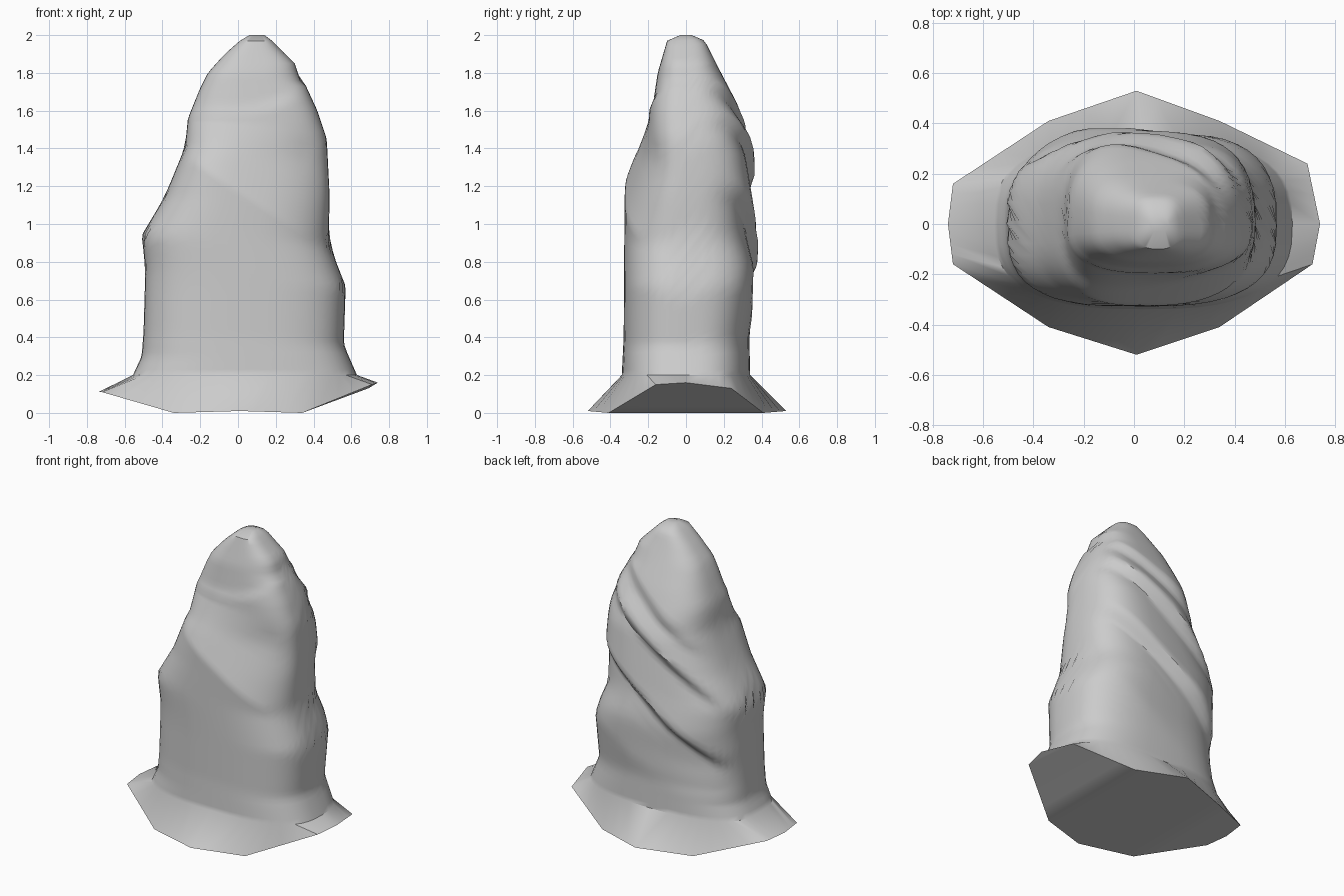
import bpy, bmesh, math

if "Cube" in bpy.data.objects:
    bpy.data.objects.remove(bpy.data.objects["Cube"])

COLS, ROWS, EXP = 48, 60, 2.8


def interp(table, v):
    """Piecewise linear lookup."""
    if v <= table[0][0]:
        return table[0][1]
    for (a, p), (b, q) in zip(table, table[1:]):
        if v <= b:
            return p + (q - p) * (v - a) / (b - a)
    return table[-1][1]


# Silhouette profiles: (height, offset)
LEFT = [(.17, -.57), (.3, -.51), (.43, -.5), (.77, -.49), (.94, -.51), (1.14, -.39), (1.36, -.3),
        (1.41, -.28), (1.56, -.265), (1.72, -.2), (1.8, -.16), (1.9, -.07), (1.97, .01), (2, .06)]
RIGHT = [(.2, .63), (.36, .56), (.67, .57), (.9, .48), (1.15, .485), (1.45, .47), (1.6, .42),
         (1.73, .36), (1.76, .33), (1.85, .3), (1.92, .23), (1.98, .17), (2, .14)]
BACK = [(.2, .34), (.4, .335), (.63, .37), (.78, .395), (.97, .375), (1.36, .365), (1.48, .335),
        (1.65, .26), (1.75, .21), (1.97, .1), (2, .03)]
FRONT_TOP = [(1.4, .19), (1.6, .18), (1.8, .15), (1.97, .1), (2, .03)]
# Diagonal layering: front shoulder and the overlapping slabs on the back
SHOULDER = [(.2, .34), (.4, .33), (1.18, .325), (1.6, .18), (1.75, .1), (2.1, 0)]
SLABS = [(.4, 0), (.84, -.055), (.92, 0), (1.24, -.05), (1.32, .005), (1.46, -.03), (1.55, .005), (1.8, 0)]
FADE = [(.25, 0), (.7, 1), (1.5, 1), (2, 0)]
FRONT_FADE = [(.4, 0), (.8, 1), (1.35, 1), (1.55, 0)]


def front_depth(x, z):
    top = interp(FRONT_TOP, z)
    ledge = 1.62 + .45 * max(0, x - .1)
    top += .015 * max(0, min(1, (ledge - z) / .04, (z - 1.4) / .1))
    return max(top, interp(SHOULDER, z + .63 * x * interp(FRONT_FADE, z)) if z < 1.6 else 0)


def back_depth(x, z):
    fade = min(1, max(0, (z - .3) / .25)) * min(1, max(0, (1.9 - z) / .15))
    return interp(BACK, z) + fade * interp(SLABS, z - .7 * x)


def power(v):
    return math.copysign(abs(v) ** (2 / EXP), v) if abs(v) > 1e-6 else 0


def across(t, z):
    lo, hi = interp(LEFT, z), interp(RIGHT, z)
    return (lo + hi) / 2 + (hi - lo) / 2 * power(math.cos(t))


# Flared rim, one point every 30 degrees
RIM = [(.74, 0, .16), (.69, .24, .13), (.34, .41, 0), (.01, .53, .01), (-.34, .41, 0), (-.72, .16, .11),
       (-.74, 0, .11), (-.72, -.16, .11), (-.34, -.41, 0), (.01, -.52, .01), (.34, -.41, 0), (.71, -.16, .15)]

bm = bmesh.new()
step = COLS // 12
rim = []
for i in range(COLS):
    k, f = i // step, (i % step) / step
    a, b = RIM[k], RIM[(k + 1) % 12]
    rim.append(bm.verts.new([p + (q - p) * f for p, q in zip(a, b)]))
rings = [rim]

# Body rings, sheared so the edges follow the diagonal layers
for r in range(ROWS + 1):
    z0 = .2 + 1.8 * r / ROWS
    ring = []
    for i in range(COLS):
        t = 2 * math.pi * i / COLS
        s = power(math.sin(t))
        slope = .7 if s > 0 else .63 * interp(FRONT_FADE, z0)
        sign = 1 if s > 0 else -1
        z = z0 + sign * slope * across(t, z0) * interp(FADE, z0) * min(1, abs(s) * 1.3)
        z = min(2, z)
        x = across(t, z)
        y = s * (back_depth(x, z) if s > 0 else front_depth(x, z))
        ring.append(bm.verts.new((x, y, z)))
    rings.append(ring)

# Skin the rings and close the tip
for a, b in zip(rings, rings[1:]):
    for i in range(COLS):
        j = (i + 1) % COLS
        bm.faces.new((a[i], a[j], b[j], b[i]))
bm.faces.new(rings[-1])

# Underside, bridged front to back so its ends lift with the rim
half = COLS // 2
for i in range(half):
    loop = [rim[i + 1], rim[i], rim[-i % COLS], rim[COLS - i - 1]]
    bm.faces.new(list(dict.fromkeys(loop)))

mesh = bpy.data.meshes.new("rock_pillar")
bm.to_mesh(mesh)
bm.free()
rock = bpy.data.objects.new("rock_pillar", mesh)
bpy.context.collection.objects.link(rock)
bpy.context.view_layer.objects.active = rock
rock.select_set(True)
bpy.ops.object.shade_smooth_by_angle(angle=math.radians(40))
